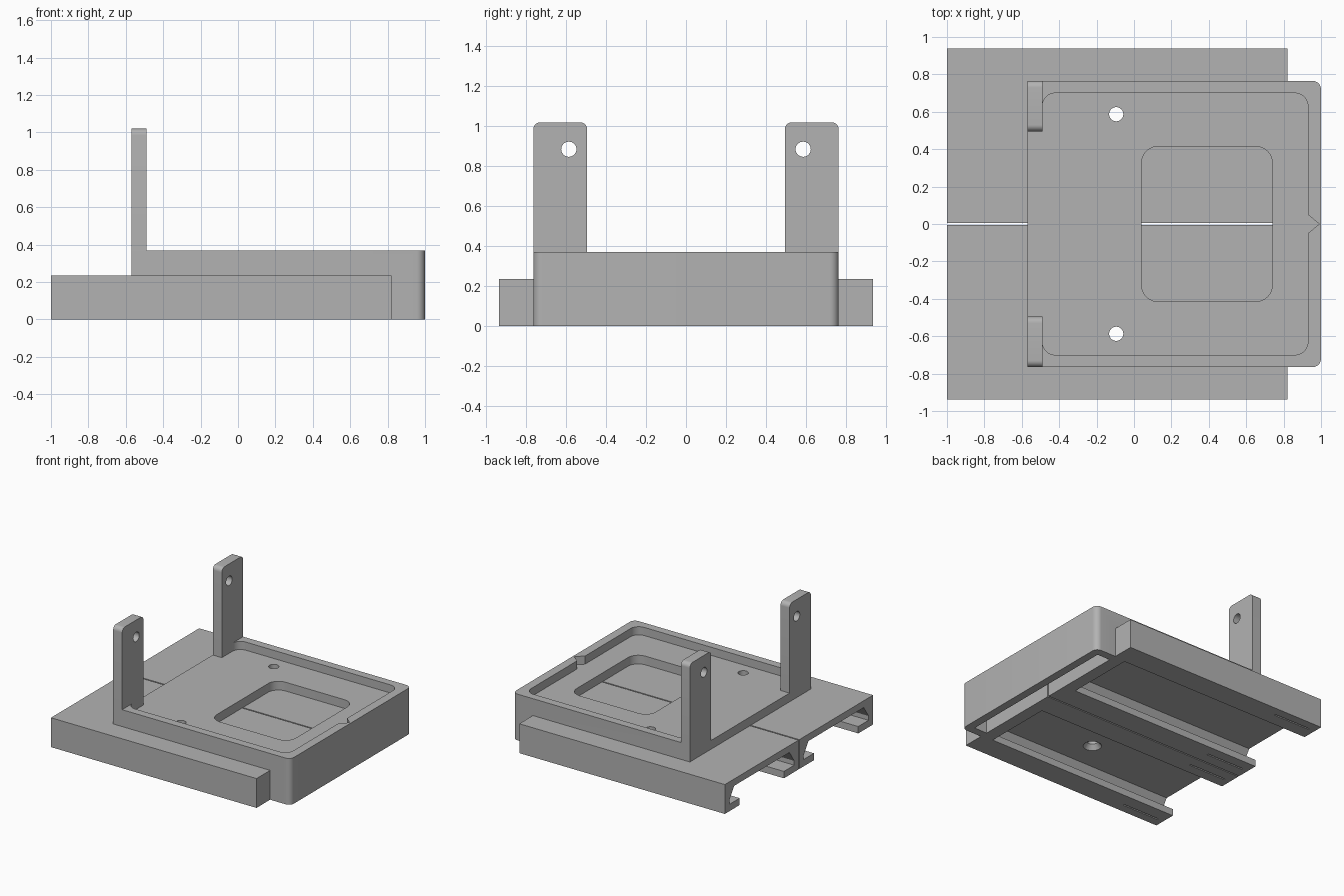
import bpy, bmesh, math
from mathutils import Vector

if "Cube" in bpy.data.objects:
    bpy.data.objects.remove(bpy.data.objects["Cube"])

grey = bpy.data.materials.new("plain_grey")
grey.diffuse_color = (0.45, 0.45, 0.45, 1)
grey.use_nodes = True
grey.node_tree.nodes["Principled BSDF"].inputs["Base Color"].default_value = grey.diffuse_color


def prism(name, pts, lo, hi, axis="z"):
    """Extrude a closed 2D outline: (x, y) along z, or (y, z) along x."""
    place = {"z": lambda a, b, t: (a, b, t), "x": lambda a, b, t: (t, a, b)}[axis]
    bm = bmesh.new()
    face = bm.faces.new([bm.verts.new(place(a, b, lo)) for a, b in pts])
    moved = bmesh.ops.extrude_face_region(bm, geom=[face])["geom"]
    step = Vector(place(0, 0, hi - lo))
    bmesh.ops.translate(bm, vec=step, verts=[v for v in moved if isinstance(v, bmesh.types.BMVert)])
    bmesh.ops.recalc_face_normals(bm, faces=bm.faces)
    return finish(name, bm)


def finish(name, bm):
    mesh = bpy.data.meshes.new(name)
    bm.to_mesh(mesh)
    bm.free()
    mesh.materials.append(grey)
    ob = bpy.data.objects.new(name, mesh)
    bpy.context.collection.objects.link(ob)
    return ob


def rect(x0, x1, y0, y1, r=(0, 0, 0, 0)):
    """Rectangle with corner radii in the order (x0,y0), (x1,y0), (x1,y1), (x0,y1)."""
    pts = []
    corners = [(x0, y0, 1, 1), (x1, y0, -1, 1), (x1, y1, -1, -1), (x0, y1, 1, -1)]
    for i, (x, y, sx, sy) in enumerate(corners):
        if r[i] == 0:
            pts.append((x, y))
            continue
        for k in range(9):
            a = math.pi + math.pi / 2 * (i + k / 8)
            pts.append((x + r[i] * (sx + math.cos(a)), y + r[i] * (sy + math.sin(a))))
    return pts


def circle(a, b, r, n=32):
    return [(a + r * math.cos(2 * math.pi * k / n), b + r * math.sin(2 * math.pi * k / n)) for k in range(n)]


def cone(x, y, z0, z1, r0, r1):
    bm = bmesh.new()
    bmesh.ops.create_cone(bm, cap_ends=True, segments=32, radius1=r0, radius2=r1, depth=z1 - z0)
    bmesh.ops.translate(bm, vec=(x, y, (z0 + z1) / 2), verts=bm.verts)
    return finish("cutter", bm)


def cut(ob, *cutters):
    """Subtract the cutters one by one, then remove them."""
    for c in cutters:
        c.hide_render = True
        m = ob.modifiers.new("cut", "BOOLEAN")
        m.operation, m.solver, m.object = "DIFFERENCE", "EXACT", c
        mesh = bpy.data.meshes.new_from_object(ob.evaluated_get(bpy.context.evaluated_depsgraph_get()))
        ob.modifiers.clear()
        ob.data = mesh
        bpy.data.objects.remove(c)
    return ob


def box(x0, x1, y0, y1, z0, z1):
    return prism("cutter", rect(x0, x1, y0, y1), z0, z1)


# Tray: rounded block, hollow over the rails, with a skirt past their ends
tray = prism("tray", rect(-0.57, 1, -0.765, 0.765, (0, 0.045, 0.045, 0)), 0, 0.37)
cut(tray,
    box(-1.2, 0.82, -1, 1, -0.1, 0.235),
    box(0.7, 0.935, -0.7, 0.7, -0.1, 0.2351),
    # pocket, its open mouth, window and pointer notch
    prism("cutter", rect(-0.49, 0.93, -0.7, 0.7, (0.07,) * 4), 0.305, 0.5),
    box(-0.7, -0.3, -0.495, 0.495, 0.305, 0.5),
    prism("cutter", rect(0.04, 0.74, -0.415, 0.415, (0.09,) * 4), 0.1, 0.5),
    prism("cutter", [(0.9, -0.075), (0.99, 0), (0.9, 0.075)], 0.305, 0.5))

for s, side in ((-1, "front"), (1, "back")):
    # Tray screw holes
    cut(tray, prism("cutter", circle(-0.095, s * 0.587, 0.038), 0, 0.5))

    # Upright arm with rounded top and pin hole
    y0, y1 = sorted((s * 0.495, s * 0.765))
    arm = prism(side + "_arm", rect(y0, y1, 0.3, 1.02, (0, 0, 0.035, 0.035)), -0.57, -0.49, "x")
    cut(arm, prism("cutter", circle(s * 0.587, 0.885, 0.038), -0.7, -0.4, "x"))

    # Rail with an undercut slot open at the left end
    y0, y1 = sorted((s * 0.005, s * 0.937))
    rail = prism(side + "_rail", rect(-1, 0.82, y0, y1), 0, 0.235)
    half = [(0.28, -0.1), (0.28, 0.055), (0.41, 0.055), (0.41, 0.09), (0.35, 0.18)]
    slot = [(s * 0.47 + h, z) for h, z in half] + [(s * 0.47 - h, z) for h, z in reversed(half)]
    cut(rail, prism("cutter", slot, -1.2, 0.72, "x"),
        prism("cutter", circle(-0.095, s * 0.587, 0.038), 0, 0.5),
        cone(-0.095, s * 0.587, 0.17, 0.22, 0.075, 0.036),
        # thin relief grooves under the lips
        *[box(-0.95, -0.62, s * y - 0.006, s * y + 0.006, -0.1, 0.03) for y in (0.1, 0.86)])

# Smooth rounded corners and bores, keep edges sharp
for ob in bpy.context.scene.objects:
    ob.select_set(True)
bpy.context.view_layer.objects.active = tray
bpy.ops.object.shade_smooth_by_angle(angle=math.radians(30))
